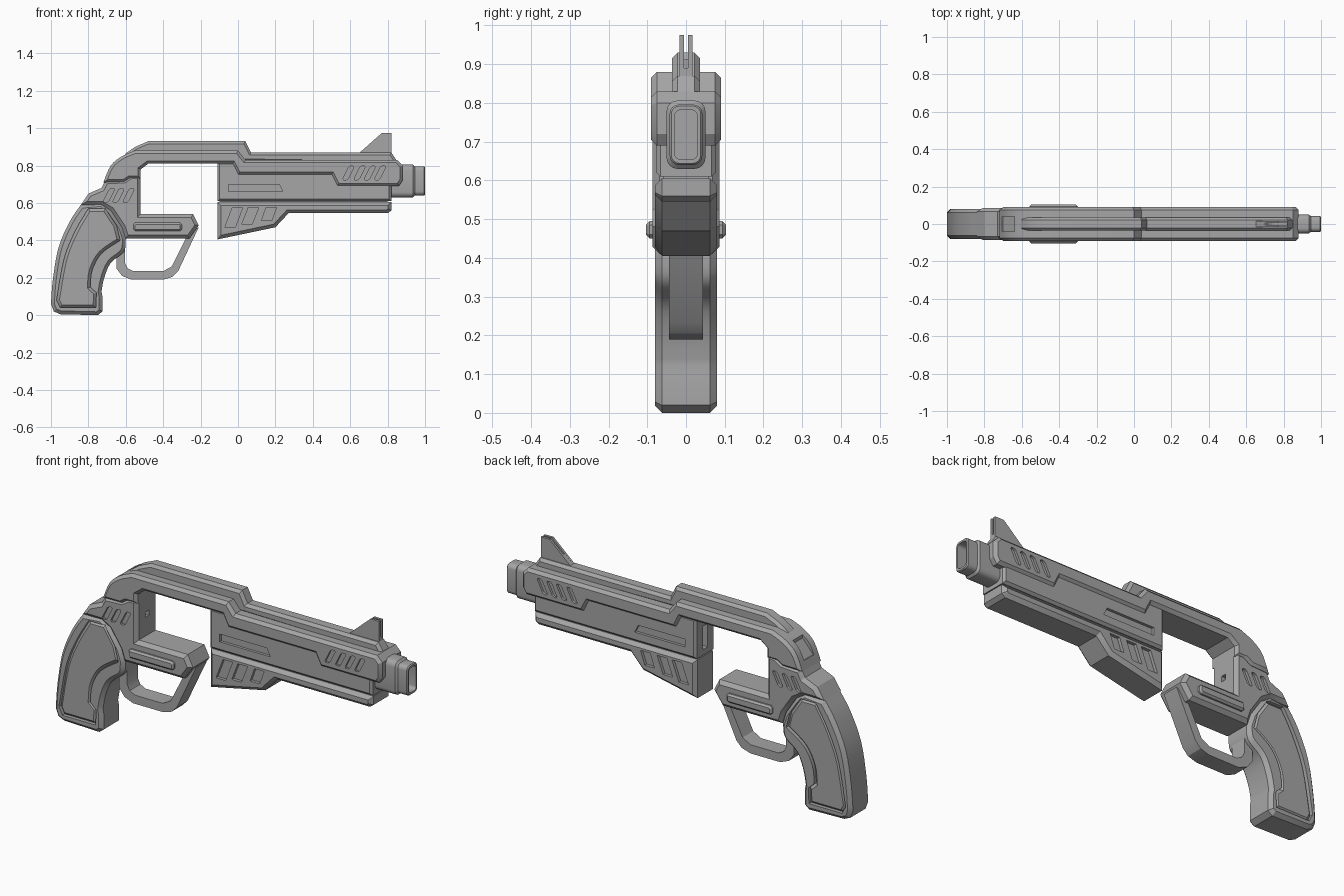
import bpy, bmesh, math
from mathutils import Vector

cube = bpy.data.objects.get("Cube")
if cube:
    bpy.data.objects.remove(cube, do_unlink=True)

# Single painted metal colour
metal = bpy.data.materials.new("plain_grey")
metal.use_nodes = True
grey = (.38, .38, .38, 1)
metal.diffuse_color = grey
for node in metal.node_tree.nodes:
    if node.type == 'BSDF_PRINCIPLED':
        node.inputs["Base Color"].default_value = grey


def loft(bm, rings):
    """Skin a list of equal point rings and cap both ends."""
    loops = [[bm.verts.new(point) for point in ring] for ring in rings]
    for low, high in zip(loops, loops[1:]):
        for i in range(len(low)):
            bm.faces.new((low[i - 1], low[i], high[i], high[i - 1]))
    bm.faces.new(loops[0])
    bm.faces.new(loops[-1])


def finish(name, bm):
    bmesh.ops.recalc_face_normals(bm, faces=bm.faces[:])
    mesh = bpy.data.meshes.new(name)
    bm.to_mesh(mesh)
    bm.free()
    mesh.materials.append(metal)
    obj = bpy.data.objects.new(name, mesh)
    bpy.context.collection.objects.link(obj)
    return obj


def shrink(outline, distance):
    """Mitred inward offset of a closed outline."""
    pts = [Vector(p) for p in outline]
    area = sum(pts[i - 1].cross(pts[i]) for i in range(len(pts)))
    side = math.copysign(distance, area)
    result = []
    for i, here in enumerate(pts):
        a = (here - pts[i - 1]).normalized()
        b = (pts[(i + 1) % len(pts)] - here).normalized()
        na, nb = Vector((-a.y, a.x)), Vector((-b.y, b.x))
        result.append(here + (na + nb) * side / max(1 + na.dot(nb), .3))
    return result


def add_slab(bm, outline, half, chamfer=0, y=0):
    """Side outline (x, z) given thickness along y, with chamfered rims."""
    steps = [(0, -half), (0, half)]
    if chamfer:
        steps = [(chamfer, -half), (0, chamfer - half),
                 (0, half - chamfer), (chamfer, half)]
    loft(bm, [[(p[0], y + depth, p[1]) for p in shrink(outline, inset)]
              for inset, depth in steps])


def slab(name, outline, half, chamfer=0, y=0):
    bm = bmesh.new()
    add_slab(bm, outline, half, chamfer, y)
    return finish(name, bm)


def cut(obj, bm):
    """Subtract the shapes in bm from obj."""
    cutter = finish("cutter", bm)
    cutter.hide_render = True
    mod = obj.modifiers.new("cut", 'BOOLEAN')
    mod.operation = 'DIFFERENCE'
    mod.solver = 'EXACT'
    mod.object = cutter
    bpy.context.view_layer.objects.active = obj
    bpy.ops.object.modifier_apply(modifier=mod.name)
    bpy.data.objects.remove(cutter, do_unlink=True)


def recess(obj, outlines, half, depth):
    """Sink outlines into both flanks of a slab."""
    bm = bmesh.new()
    for outline in outlines:
        for side in (-half, half):
            add_slab(bm, outline, depth, y=side)
    cut(obj, bm)


def box_cut(obj, x, z, size):
    bm = bmesh.new()
    made = bmesh.ops.create_cube(bm, size=1)
    bmesh.ops.scale(bm, vec=size, verts=made["verts"])
    bmesh.ops.translate(bm, vec=(x, 0, z), verts=made["verts"])
    cut(obj, bm)


def vent(x, z, wide=.014, tall=.037, lean=.5):
    """Slanted slot with clipped corners."""
    shape = [(-1, -.8), (-.5, -1), (.5, -1), (1, -.8),
             (1, .8), (.5, 1), (-.5, 1), (-1, .8)]
    return [(x + u * wide + v * tall * lean, z + v * tall) for u, v in shape]


def smooth_path(points, steps=4):
    """Catmull-Rom curve through the points."""
    p = [Vector(q) for q in [points[0], *points, points[-1]]]
    path = []
    for a, b, c, d in zip(p, p[1:], p[2:], p[3:]):
        for k in range(steps):
            t = k / steps
            path.append(b + (c - a) * t / 2 + (a * 2 - b * 5 + c * 4 - d) * t * t / 2
                        + (b * 3 - a - c * 3 + d) * t ** 3 / 2)
    return path + [p[-1]]


# Upper body with the long stepped flank
back_arch = smooth_path([(-.72, .71), (-.68, .8), (-.62, .85), (-.55, .88)])
body = slab("upper_body", back_arch + [
    (0, .88), (.04, .83), (.85, .83), (.88, .8), (.88, .72), (.86, .69),
    (.53, .69), (.5, .75), (0, .75), (-.03, .81), (-.48, .81), (-.52, .78),
    (-.52, .73), (-.58, .73), (-.61, .71)], .09, .015)
recess(body, [vent(x, .76) for x in (.59, .65, .705, .76)], .09, .015)
bm = bmesh.new()
add_slab(bm, [(-.76, .75), (-.7, .75), (-.64, .82), (-.64, .92), (-.76, .92)], .04)
cut(body, bm)

# Raised top rail
slab("top_rail", [
    (-.62, .83), (-.6, .865), (-.55, .9), (-.48, .93), (.04, .93), (.07, .87),
    (.82, .87), (.86, .81)], .036, .014)

# Notched sight: two blades and a low web between them
for label, side in (("left", 1), ("right", -1)):
    slab("sight_blade_" + label,
         [(.64, .86), (.77, .975), (.82, .975), (.82, .86)], .006, y=side * .011)
slab("sight_web", [(.64, .86), (.7, .912), (.74, .89), (.82, .89), (.82, .86)], .006)

# Rear frame with trigger housing
frame = slab("rear_frame", [
    (-.84, .59), (-.8, .65), (-.73, .68), (-.71, .72), (-.61, .725),
    (-.57, .75), (-.52, .75), (-.52, .54), (-.24, .54), (-.21, .48),
    (-.26, .41), (-.6, .41), (-.62, .47), (-.68, .56), (-.73, .59)], .086, .018)
recess(frame, [vent(x, .64) for x in (-.69, .64 - 1.28, -.585)], .086, .014)
box_cut(frame, -.52, .65, (.04, .028, .028))

# Raised bar on both sides of the trigger housing
slab("side_bar", [
    (-.56, .46), (-.55, .45), (-.31, .45), (-.3, .46), (-.3, .485),
    (-.31, .495), (-.55, .495), (-.56, .485)], .103, .009)

# Barrel block
block = slab("barrel_block", [
    (-.11, .82), (-.11, .61), (.82, .61), (.82, .8), (.8, .82)], .078, .012)
recess(block, [[(-.05, .7), (.22, .7), (.24, .66), (-.05, .66)]], .078, .014)
box_cut(block, -.11, .7, (.06, .04, .12))

# Foregrip under the barrel
foregrip = slab("foregrip", [
    (-.11, .605), (.82, .605), (.82, .56), (.8, .545), (.27, .545),
    (.2, .47), (-.11, .405)], .08, .018)
recess(foregrip, [
    [(x, .575), (x + .055, .575), (x + .055 - lean, low), (x - lean, low)]
    for x, low, lean in ((-.03, .47, .04), (.055, .485, .035), (.15, .505, .025))],
    .08, .016)

# Core strip joining block and foregrip
slab("barrel_core", [(-.1, .59), (-.1, .63), (.8, .63), (.8, .59)], .06)


# Hollow rounded muzzle
def rounded_ring(x, wide, tall, steps=4):
    radius = wide * .55
    ring = []
    for quarter, (sy, sz) in enumerate(((1, 1), (-1, 1), (-1, -1), (1, -1))):
        for k in range(steps + 1):
            turn = (quarter + k / steps) * math.pi / 2
            ring.append((x, sy * (wide - radius) + radius * math.cos(turn),
                         .718 + sz * (tall - radius) + radius * math.sin(turn)))
    return ring


bm = bmesh.new()
loft(bm, [rounded_ring(*r) for r in (
    (.8, .05, .088), (.935, .05, .088), (.945, .042, .078), (.995, .042, .078),
    (1, .038, .074), (1, .03, .064), (.9, .03, .064))])
finish("muzzle", bm)

# Curved grip
back = smooth_path([(-.84, .59), (-.9, .5), (-.96, .36), (-.99, .19), (-1, .06)])
front = smooth_path([(-.73, .125), (-.715, .2), (-.68, .28), (-.61, .34), (-.6, .41)])
grip = slab("grip", back + [
    (-.985, .02), (-.95, .005), (-.75, 0), (-.725, .02), (-.725, .1)] + front + [
    (-.62, .47), (-.68, .56), (-.73, .6)], .08, .018)

# Grip pads set into both flanks with a groove around them
pad = smooth_path([(-.8, .57), (-.87, .45), (-.93, .3), (-.97, .08)]) + [
    (-.95, .04), (-.76, .04), (-.757, .12)] + smooth_path([
        (-.79, .15), (-.78, .24), (-.73, .33), (-.63, .4)]) + [(-.65, .48), (-.71, .57)]
recess(grip, [pad], .08, .022)
slab("grip_pads", pad, .076, .015)

# Trigger guard loop
slab("trigger_guard", [
    (-.65, .43), (-.65, .25), (-.62, .21), (-.57, .19), (-.4, .19), (-.35, .205),
    (-.32, .235), (-.21, .47), (-.26, .45), (-.355, .26), (-.4, .235),
    (-.56, .235), (-.59, .25), (-.605, .28), (-.605, .43)], .044)

# Smooth shading with sharp chamfers
for obj in bpy.context.collection.objects:
    if obj.type == 'MESH' and obj.data.materials and obj.data.materials[0] == metal:
        obj.select_set(True)
        bpy.context.view_layer.objects.active = obj
bpy.ops.object.shade_smooth_by_angle(angle=math.radians(28))
